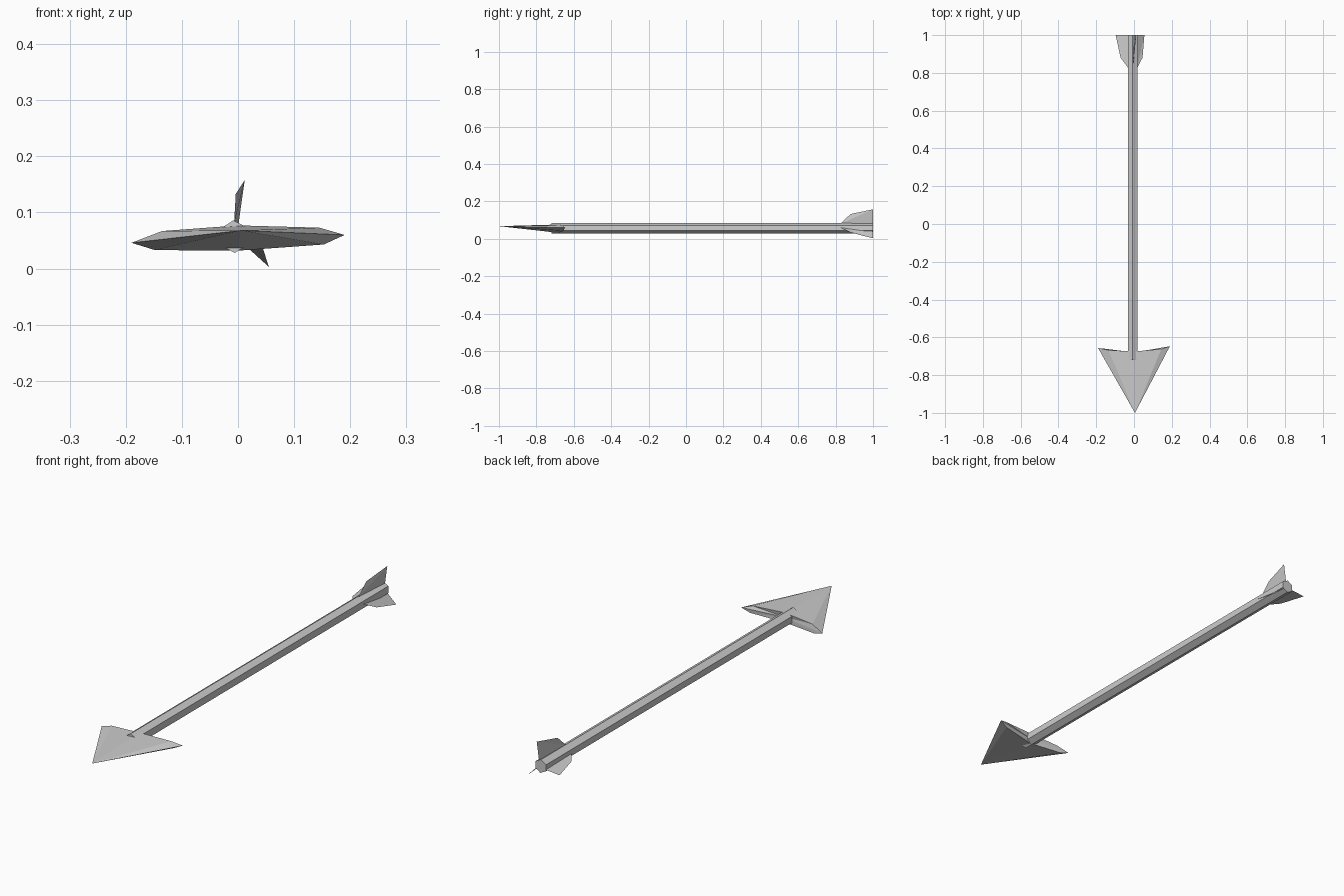
import bpy, bmesh, math

if "Cube" in bpy.data.objects:
    bpy.data.objects.remove(bpy.data.objects["Cube"])

CX, CZ = -0.007, 0.057   # shaft axis


def make(name, verts, faces):
    mesh = bpy.data.meshes.new(name)
    mesh.from_pydata(verts, [], faces)
    bm = bmesh.new()
    bm.from_mesh(mesh)
    bmesh.ops.recalc_face_normals(bm, faces=bm.faces)
    bm.to_mesh(mesh)
    bm.free()
    ob = bpy.data.objects.new(name, mesh)
    bpy.context.collection.objects.link(ob)
    return ob


# Six-sided shaft
n, r = 6, 0.029
ring = [(CX + r * math.cos(math.radians(93 + 60 * i)),
         CZ + r * math.sin(math.radians(93 + 60 * i))) for i in range(n)]
verts = [(x, y, z) for y in (-0.72, 1.0) for x, z in ring]
faces = [(i, (i + 1) % n, (i + 1) % n + n, i + n) for i in range(n)]
faces += [tuple(range(n)), tuple(range(n, 2 * n))]
make("shaft", verts, faces)

# Arrowhead: tip, flattened rear rim, slightly recessed rear centre
rim = [(-0.19, -0.657, 0.046), (-0.135, -0.668, 0.067), (0.0, -0.675, 0.077),
       (0.145, -0.662, 0.073), (0.19, -0.647, 0.060), (0.153, -0.656, 0.043),
       (0.0, -0.68, 0.032), (-0.148, -0.661, 0.033)]
m = len(rim)
verts = rim + [(0.005, -1.0, 0.068), (0.0, -0.68, 0.055)]
faces = [(i, (i + 1) % m, c) for c in (m, m + 1) for i in range(m)]
make("arrowhead", verts, faces)

# Three thin, slightly twisted fins: (x, z) of base front, corner, tip, base back
fins = {
    "top_fin": [(-0.007, 0.08), (-0.004, 0.133), (0.012, 0.158), (0.001, 0.08)],
    "right_fin": [(0.016, 0.062), (0.045, 0.034), (0.055, 0.003), (0.012, 0.042)],
    "left_fin": [(-0.03, 0.052), (-0.071, 0.05), (-0.097, 0.042), (-0.03, 0.048)],
}
for name, pts in fins.items():
    verts = [(x, y, z) for (x, z), y in zip(pts, (0.825, 0.88, 1.0, 1.0))]
    make(name, verts, [(0, 1, 2), (0, 2, 3)])
